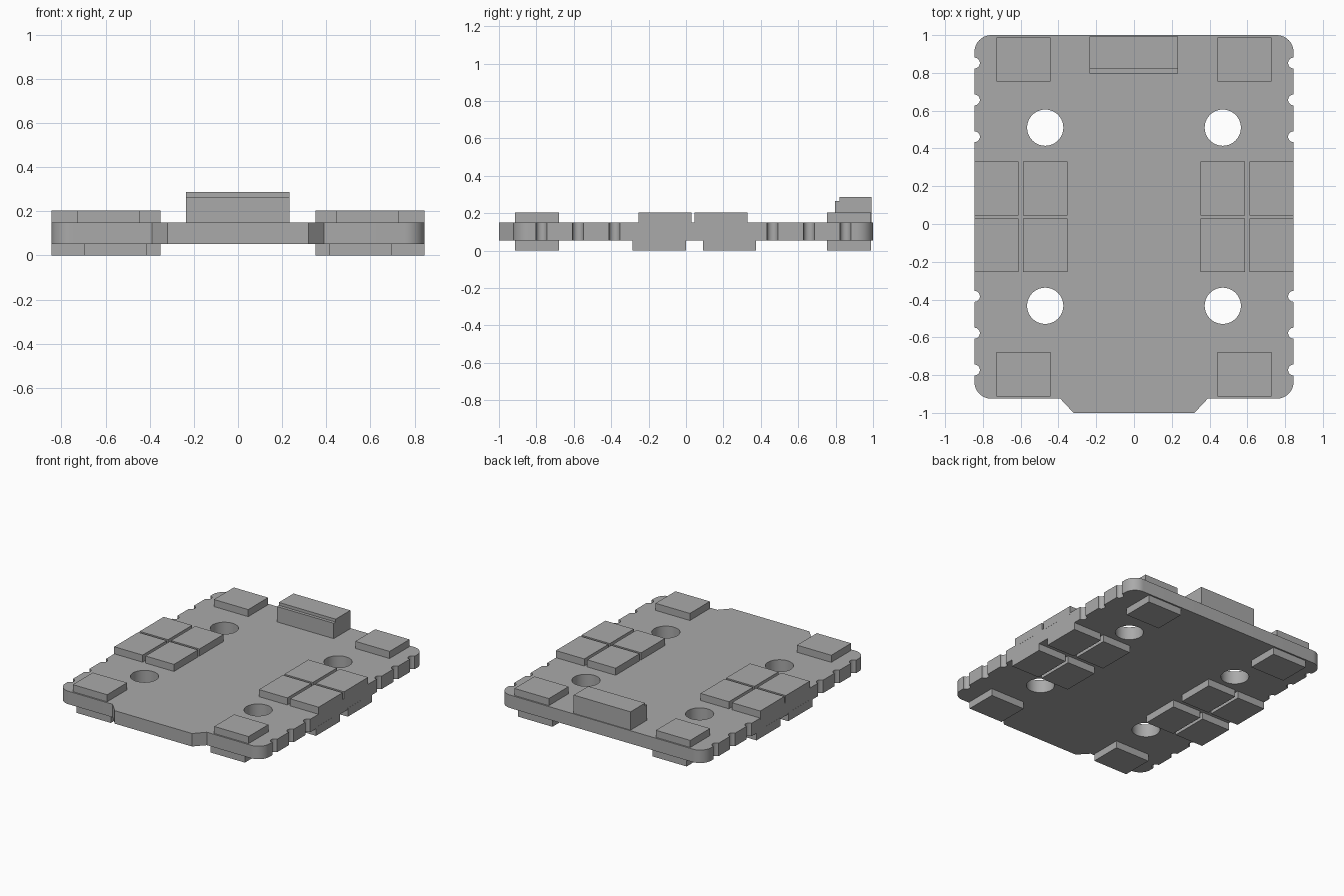
import bpy
import bmesh
from math import cos, sin, radians

if "Cube" in bpy.data.objects:
    bpy.data.objects.remove(bpy.data.objects["Cube"])

grey = bpy.data.materials.new("plain grey")
grey.use_nodes = True
colour = (0.4, 0.4, 0.4, 1)
grey.diffuse_color = colour
grey.node_tree.nodes["Principled BSDF"].inputs["Base Color"].default_value = colour

HALF_WIDTH, FRONT, BACK = 0.845, -0.925, 1.0
BOTTOM, TOP = 0.053, 0.15
PAD_TOP = 0.203


def arc(x, y, r, start, end, steps):
    angles = [radians(start + (end - start) * i / steps) for i in range(steps + 1)]
    return [(x + r * cos(a), y + r * sin(a)) for a in angles]


def box(name, x, y, z):
    """Box from (low, high) ranges on each axis."""
    bm = bmesh.new()
    bmesh.ops.create_cube(bm, size=1)
    for v in bm.verts:
        v.co = [sum(r) / 2 + c * (r[1] - r[0]) for c, r in zip(v.co, (x, y, z))]
    mesh = bpy.data.meshes.new(name)
    bm.to_mesh(mesh)
    bm.free()
    mesh.materials.append(grey)
    obj = bpy.data.objects.new(name, mesh)
    bpy.context.collection.objects.link(obj)


# Board outline: front tab, rounded corners and edge notches, mirrored
R = 0.09
half = [(0.32, -1.0), (0.39, FRONT)]
half += arc(HALF_WIDTH - R, FRONT + R, R, -90, 0, 12)
for y in (-0.773, -0.578, -0.383, 0.462, 0.657, 0.852):
    half += arc(HALF_WIDTH, y, 0.029, 270, 90, 14)
half += arc(HALF_WIDTH - R, BACK - R, R, 0, 90, 12)
outline = half + [(-x, y) for x, y in reversed(half)]

# Four round mounting holes
loops = [outline]
for x in (-0.47, 0.47):
    for y in (-0.433, 0.51):
        loops.append(arc(x, y, 0.096, 0, 360, 40)[:-1])

curve = bpy.data.curves.new("board", "CURVE")
curve.dimensions = "2D"
curve.fill_mode = "BOTH"
curve.extrude = (TOP - BOTTOM) / 2
for loop in loops:
    spline = curve.splines.new("POLY")
    spline.points.add(len(loop) - 1)
    for point, (x, y) in zip(spline.points, loop):
        point.co = (x, y, 0, 1)
    spline.use_cyclic_u = True
board = bpy.data.objects.new("board", curve)
board.location.z = (TOP + BOTTOM) / 2
bpy.context.collection.objects.link(board)
bpy.ops.object.select_all(action="DESELECT")
board.select_set(True)
bpy.context.view_layer.objects.active = board
bpy.ops.object.convert(target="MESH")
board = bpy.context.object
bm = bmesh.new()
bm.from_mesh(board.data)
bmesh.ops.remove_doubles(bm, verts=bm.verts, dist=0.0001)
bmesh.ops.recalc_face_normals(bm, faces=bm.faces)
bm.to_mesh(board.data)
bm.free()
board.data.materials.clear()
board.data.materials.append(grey)
bpy.ops.object.shade_smooth_by_angle(angle=radians(35))

# Pads on both faces: one in each corner, four in a block on each side
LONG, SHORT = 0.284, 0.235
faces = {
    "top": ((TOP - 0.01, PAD_TOP), 0.585, (-0.113, 0.188), (-0.796, 0.871)),
    "bottom": ((0, BOTTOM + 0.01), 0.555, (-0.143, 0.232), (-0.796, 0.871)),
}
for face, (z, corner_x, middle_ys, corner_ys) in faces.items():
    for side, s in (("left", 1), ("right", -1)):
        for end, y in zip(("front", "back"), corner_ys):
            x = s * corner_x
            box(f"{face}_{end}_{side}_corner_pad", (x - LONG / 2, x + LONG / 2),
                (y - SHORT / 2, y + SHORT / 2), z)
        for end, y in zip(("front", "back"), middle_ys):
            for place, cx in (("inner", 0.469), ("outer", 0.728)):
                x = s * cx
                box(f"{face}_{end}_{side}_{place}_pad", (x - SHORT / 2, x + SHORT / 2),
                    (y - LONG / 2, y + LONG / 2), z)

# Stepped connector at the back edge
box("connector_body", (-0.236, 0.234), (0.797, 0.993), (TOP - 0.01, 0.265))
box("connector_ridge", (-0.236, 0.234), (0.82, 0.993), (0.265, 0.287))
